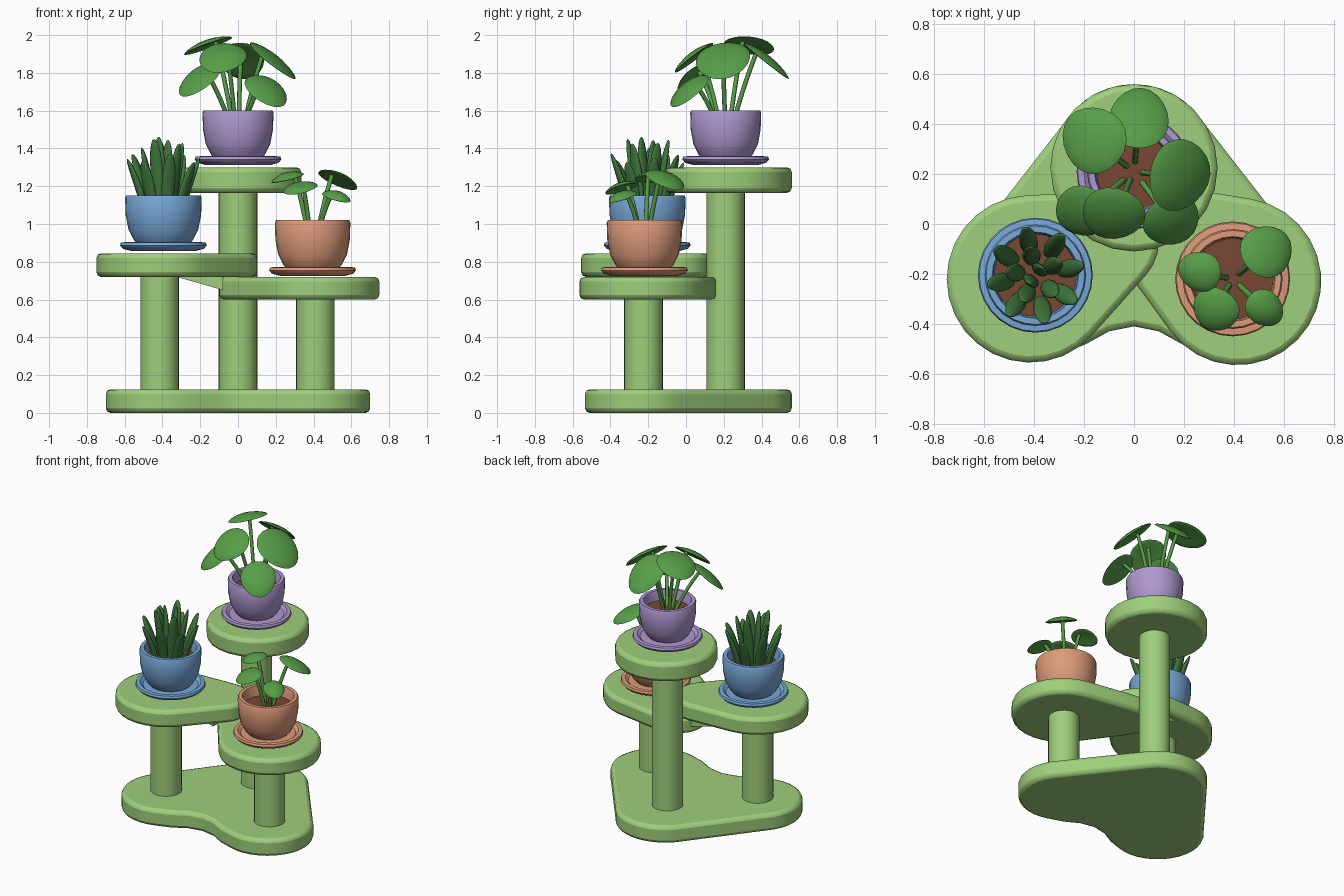
import bpy, bmesh, math
from mathutils import Vector, Matrix

cube = bpy.data.objects.get("Cube")
if cube:
    bpy.data.objects.remove(cube, do_unlink=True)


def material(name, srgb):
    col = [((c + 0.055) / 1.055) ** 2.4 for c in srgb] + [1]
    m = bpy.data.materials.new(name)
    m.use_nodes = True
    m.diffuse_color = col
    m.node_tree.nodes["Principled BSDF"].inputs["Base Color"].default_value = col
    return m


STAND = material("stand green", (0.62, 0.81, 0.48))
BLUE = material("blue glaze", (0.47, 0.66, 0.85))
PURPLE = material("purple glaze", (0.69, 0.60, 0.82))
ORANGE = material("terracotta", (0.87, 0.61, 0.48))
SOIL = material("soil brown", (0.47, 0.28, 0.20))
LEAF = material("leaf green", (0.34, 0.62, 0.28))
ALOE = material("succulent green", (0.25, 0.47, 0.24))


def finish(bm, name, mat, angle=40):
    bmesh.ops.recalc_face_normals(bm, faces=bm.faces)
    me = bpy.data.meshes.new(name)
    bm.to_mesh(me)
    bm.free()
    me.materials.append(mat)
    ob = bpy.data.objects.new(name, me)
    bpy.context.collection.objects.link(ob)
    bpy.ops.object.select_all(action='DESELECT')
    ob.select_set(True)
    bpy.context.view_layer.objects.active = ob
    bpy.ops.object.shade_smooth_by_angle(angle=math.radians(angle))
    return ob


def arc(x, y, r, a0, a1, n):
    angles = [math.radians(a0 + (a1 - a0) * i / n) for i in range(n + 1)]
    return [(x + r * math.cos(a), y + r * math.sin(a)) for a in angles]


def slab(name, outline, z0, z1):
    bm = bmesh.new()
    face = bm.faces.new([bm.verts.new((x, y, z0)) for x, y in outline])
    ext = bmesh.ops.extrude_face_region(bm, geom=[face])
    top = [v for v in ext["geom"] if isinstance(v, bmesh.types.BMVert)]
    bmesh.ops.translate(bm, verts=top, vec=(0, 0, z1 - z0))
    ob = finish(bm, name, STAND, 60)
    bev = ob.modifiers.new("Rounded edge", 'BEVEL')
    bev.width, bev.segments = 0.025, 2
    bev.limit_method, bev.angle_limit = 'ANGLE', math.radians(60)


def paddle(big, small):
    """Outline of two discs joined by their tangent lines."""
    d = Vector(small[:2]) - Vector(big[:2])
    mid = math.degrees(math.atan2(d.y, d.x))
    t = math.degrees(math.acos((big[2] - small[2]) / d.length))
    return arc(*small, mid - t, mid + t, 10) + arc(*big, mid + t, mid + 360 - t, 18)


def lathe(name, profile, loc, mat, segs=28):
    bm = bmesh.new()
    vs = [bm.verts.new((r, 0, z)) for r, z in profile]
    es = [bm.edges.new(p) for p in zip(vs, vs[1:])]
    bmesh.ops.spin(bm, geom=vs + es, axis=(0, 0, 1), cent=(0, 0, 0),
                   angle=math.tau, steps=segs, use_merge=True)
    bmesh.ops.remove_doubles(bm, verts=bm.verts, dist=1e-4)
    bmesh.ops.translate(bm, verts=bm.verts, vec=loc)
    return finish(bm, name, mat)


# Stand: base, round posts and three tiers
base = (arc(0, 0.23, 0.33, 44, 136, 10) + arc(-0.4, -0.235, 0.3, 136, 290, 14)
        + [(-0.2, -0.485), (-0.1, -0.43), (0, -0.41), (0.1, -0.43), (0.2, -0.485)]
        + arc(0.4, -0.235, 0.3, 250, 404, 14))
slab("base", base, 0, 0.125)
slab("right_tier", paddle((-0.415, -0.22, 0.335), (-0.1, -0.07, 0.2)), 0.72, 0.845)
slab("left_tier", paddle((0.415, -0.23, 0.335), (0.09, -0.03, 0.19)), 0.6, 0.72)
slab("top_tier", arc(0, 0.225, 0.335, 0, 345, 23), 1.165, 1.3)
for name, x, y, top in (("right_post", -0.415, -0.225, 0.74),
                        ("left_post", 0.41, -0.225, 0.62), ("back_post", 0, 0.21, 1.18)):
    lathe(name, [(0, 0.1), (0.102, 0.1), (0.102, top), (0, top)], (x, y, 0), STAND)

# Sloping brace under the right tier
bm = bmesh.new()
ends = [[bm.verts.new(c) for c in ((-0.36, y, 0.73), (-0.08, y, 0.65), (-0.08, y, 0.73))]
        for y in (-0.17, 0.06)]
for tri in ends:
    bm.faces.new(tri)
for i in range(3):
    j = (i + 1) % 3
    bm.faces.new((ends[0][i], ends[0][j], ends[1][j], ends[1][i]))
finish(bm, "brace", STAND)


# Pots with saucers and soil
def pot(name, x, y, z, r, h, mat):
    lathe(name + "_saucer", [(0, 0), (0.17, 0), (0.215, 0.012), (0.23, 0.03), (0.225, 0.045),
                             (0.2, 0.047), (0.18, 0.03), (0, 0.03)], (x, y, z), mat)
    b = 0.035
    lathe(name + "_pot", [(0, b), (r * 0.66, b), (r * 0.76, b + 0.02), (r * 0.91, b + h * 0.3),
                          (r * 0.985, b + h * 0.6), (r, b + h * 0.95), (r - 0.006, b + h),
                          (r - 0.03, b + h), (r - 0.034, b + h - 0.01),
                          (r - 0.04, b + h * 0.6)], (x, y, z), mat)
    lathe(name + "_soil", [(0, b + h * 0.75), (r - 0.036, b + h * 0.72)], (x, y, z), SOIL)


pot("blue", -0.395, -0.205, 0.857, 0.203, 0.26, BLUE)
pot("purple", 0, 0.21, 1.312, 0.188, 0.255, PURPLE)
pot("terracotta", 0.395, -0.22, 0.725, 0.2, 0.26, ORANGE)


# Round-leaved plants: a thin domed leaf on a bent stem
def round_leaf(name, root, pos, normal, length, width):
    n = Vector(normal).normalized()
    pos, root = Vector(pos), Vector(root)
    out = Vector((pos.x - root.x, pos.y - root.y, 0))
    u = (out - n * out.dot(n)).normalized()
    frame = Matrix((u, n.cross(u), n)).transposed()
    bm = bmesh.new()
    bmesh.ops.create_uvsphere(bm, u_segments=20, v_segments=8, radius=1)
    for v in bm.verts:
        x, y, z = v.co
        rr = x * x + y * y
        local = Vector((x * length, y * width * (1 - 0.12 * x), z * 0.014 - 0.018 * (rr - 0.5)))
        v.co = pos + frame @ local
    finish(bm, name + "_leaf", LEAF, 80)
    cu = bpy.data.curves.new(name + "_stem", 'CURVE')
    cu.dimensions = '3D'
    cu.bevel_depth, cu.bevel_resolution = 0.012, 2
    sp = cu.splines.new('NURBS')
    tip = pos - u * length * 0.45
    start = root + out * 0.12
    bend = start.lerp(tip, 0.45) + Vector((0, 0, 0.05))
    sp.points.add(2)
    for p, c in zip(sp.points, (start, bend, tip)):
        p.co = (*c, 1)
    sp.order_u, sp.use_endpoint_u, sp.resolution_u = 3, True, 8
    cu.materials.append(LEAF)
    bpy.context.collection.objects.link(bpy.data.objects.new(name + "_stem", cu))


tall = [((-0.085, 0.035, 1.885), (-0.1, -0.6, 0.8), 0.13, 0.125),
        ((-0.21, 0.045, 1.77), (-0.45, -0.5, 0.75), 0.135, 0.11),
        ((0.155, 0.01, 1.71), (0.35, -0.55, 0.75), 0.13, 0.115),
        ((0.19, 0.195, 1.87), (0.62, -0.15, 0.78), 0.155, 0.145),
        ((-0.165, 0.34, 1.95), (-0.33, 0.1, 0.95), 0.14, 0.13),
        ((0.02, 0.43, 1.87), (0.05, 0.62, 0.78), 0.155, 0.12)]
for i, leaf in enumerate(tall):
    round_leaf(f"tall_plant_{i + 1}", (0, 0.21, 1.48), *leaf)
small = [((0.535, -0.105, 1.24), (0.35, 0.3, 0.9), 0.115, 0.105),
         ((0.26, -0.19, 1.25), (-0.25, -0.1, 0.95), 0.09, 0.08),
         ((0.325, -0.345, 1.195), (-0.2, -0.28, 0.93), 0.09, 0.095),
         ((0.525, -0.34, 1.15), (0.2, -0.25, 0.95), 0.085, 0.07)]
for i, leaf in enumerate(small):
    round_leaf(f"small_plant_{i + 1}", (0.395, -0.22, 0.9), *leaf)

# Succulent: rings of thick upright blades leaning outwards
center = Vector((-0.395, -0.205, 1.0))
for count, r0, r1, height, turn in ((8, 0.09, 0.195, 0.35, 0.2), (5, 0.05, 0.115, 0.43, 0.5),
                                    (2, 0.02, 0.04, 0.445, 0.9)):
    for i in range(count):
        a = turn + math.tau * i / count
        h = height + 0.025 * math.sin(i * 2.4)
        out, side = Vector((math.cos(a), math.sin(a), 0)), Vector((-math.sin(a), math.cos(a), 0))
        bm = bmesh.new()
        bmesh.ops.create_uvsphere(bm, u_segments=10, v_segments=12, radius=1)
        for v in bm.verts:
            t = (v.co.z + 1) / 2
            lean = r0 + (r1 - r0) * t ** 1.5
            v.co = (center + out * (lean + v.co.x * 0.02)
                    + side * v.co.y * 0.04 * (0.7 + 0.4 * t) + Vector((0, 0, t * h)))
        finish(bm, f"blade_{count}_{i + 1}", ALOE, 80)
